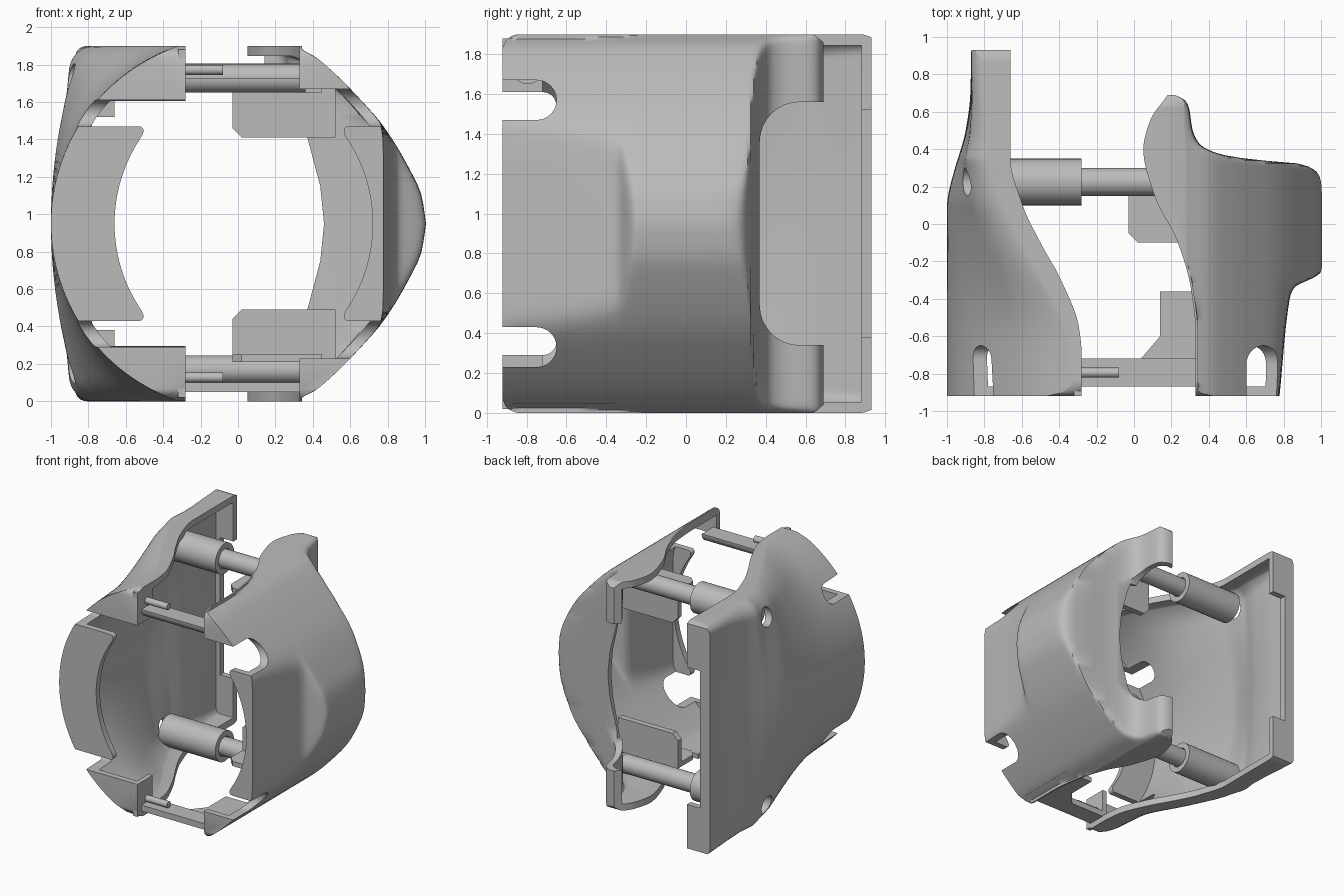
import bpy, bmesh, math

cube = bpy.data.objects.get("Cube")
if cube:
    bpy.data.objects.remove(cube)

MID = 0.95   # height of the symmetry plane
grey = bpy.data.materials.new("plain grey")
grey.use_nodes = True
grey.diffuse_color = (0.5, 0.5, 0.5, 1)
grey.node_tree.nodes["Principled BSDF"].inputs["Base Color"].default_value = (0.5, 0.5, 0.5, 1)


def curve(*pts):
    """Smooth monotone curve through the points, as a function."""
    xs, vs = zip(*pts)
    d = [(vs[i + 1] - vs[i]) / (xs[i + 1] - xs[i]) for i in range(len(xs) - 1)]
    m = [d[0]] + [2 * a * b / (a + b) if a * b > 0 else 0 for a, b in zip(d, d[1:])] + [d[-1]]

    def f(x):
        x = min(max(x, xs[0]), xs[-1])
        i = max(k for k in range(len(d)) if xs[k] <= x)
        h = xs[i + 1] - xs[i]
        t = (x - xs[i]) / h
        return (vs[i] * (1 + 2 * t) * (1 - t) ** 2 + vs[i + 1] * t * t * (3 - 2 * t)
                + h * m[i] * t * (1 - t) ** 2 + h * m[i + 1] * t * t * (t - 1))
    return f


def soft_min(a, b, k):
    return 0.5 * (a + b - math.sqrt((a - b) ** 2 + k * k))


def make(name, rings):
    """Closed solid joining equal rings of points."""
    bm = bmesh.new()
    loops = [[bm.verts.new(p) for p in r] for r in rings]
    n = len(loops[0])
    for a, b in zip(loops, loops[1:]):
        for i in range(n):
            j = (i + 1) % n
            bm.faces.new((a[i], a[j], b[j], b[i]))
    bm.faces.new(loops[0])
    bm.faces.new(loops[-1])
    bmesh.ops.recalc_face_normals(bm, faces=bm.faces)
    me = bpy.data.meshes.new(name)
    bm.to_mesh(me)
    bm.free()
    me.materials.append(grey)
    ob = bpy.data.objects.new(name, me)
    bpy.context.collection.objects.link(ob)
    return ob


def prism(name, pts, a, b, axis):
    put = {"x": lambda p, k: (k, p[0], p[1]), "y": lambda p, k: (p[0], k, p[1]),
           "z": lambda p, k: (p[0], p[1], k)}[axis]
    return make(name, [[put(p, k) for p in pts] for k in (a, b)])


def rect(a0, b0, a1, b1):
    return [(a0, b0), (a1, b0), (a1, b1), (a0, b1)]


def arc(a, b, r, start=0, sweep=360, n=32):
    angles = [math.radians(start + sweep * i / n) for i in range(n + (sweep < 360))]
    return [(a + r * math.cos(t), b + r * math.sin(t)) for t in angles]


def activate(ob):
    bpy.ops.object.select_all(action="DESELECT")
    ob.select_set(True)
    bpy.context.view_layer.objects.active = ob


def cut(ob, tool):
    mod = ob.modifiers.new("cut", "BOOLEAN")
    mod.operation = "DIFFERENCE"
    mod.solver = "EXACT"
    mod.object = tool
    activate(ob)
    bpy.ops.object.modifier_apply(modifier="cut")
    bpy.data.objects.remove(tool)


def smooth(ob):
    activate(ob)
    bpy.ops.object.shade_smooth_by_angle(angle=math.radians(42))


def shell(name, outer, edge, height, y0, y1, back):
    """Thin wall: lofted body minus an inset loft that is open at the inner side."""
    def loft(label, inset):
        rings = []
        a, b = (y0 + 0.05, y1 - 0.05) if inset else (y0, y1)
        for k in range(111):
            y = a + (b - a) * k / 110
            h = 0.895 if inset else height(y)
            e = edge(y) - back * (0.7 if inset else 0)
            ring = []
            for i in range(57):
                dz = h * math.sin(math.pi * (i / 56 - 0.5))
                x = outer(y, abs(dz), inset)
                x = back * max(back * x, back * e + 0.012)
                ring.append((x, y, MID + dz))
            rings.append(ring + [(e, y, MID + h), (e, y, MID - h)])
        return make(label, rings)
    body = loft(name, False)
    cut(body, loft("cavity", True))
    return body


# Broad shell on the right hand side of the model
blend = curve((-0.92, 0), (-0.6, 0.1), (-0.1, 0.6), (0.35, 1))
side = curve((-0.92, 1), (0.08, 1), (0.3, 0.955), (0.5, 0.9), (0.7, 0.875), (0.93, 0.87))
bulge = curve((-0.92, 0.1), (0.1, 0.08), (0.7, 0.01), (0.93, 0))
corner = curve((-0.92, 0.13), (0.2, 0.13), (0.8, 0.07), (0.93, 0.06))


def broad_outer(y, dz, inset):
    d = min(0.95, dz + 0.04) if inset else dz
    t = blend(y)
    r = corner(y)
    k = min(r, max(0, d - (0.95 - r)))
    flat = side(y) - bulge(y) * d * d - (r - math.sqrt(max(0, r * r - k * k)))
    return -((1 - t) * math.sqrt(1 - d * d) + t * flat) + (0.05 if inset else 0)


broad_height = curve((-0.925, 0.87), (-0.9, 0.925), (-0.84, 0.95), (0.88, 0.95), (0.93, 0.935))
broad_edge = curve((-0.92, -0.28), (-0.7, -0.28), (-0.55, -0.295), (-0.3, -0.39), (-0.1, -0.5), (0.1, -0.595),
                   (0.35, -0.66), (0.93, -0.66))
broad = shell("broad_shell", broad_outer, broad_edge, broad_height, -0.92, 0.93, -1)

# Narrow shell with a grip recess and two rear fingers
profile = curve((0, 1.01), (0.15, 0.985), (0.3, 0.915), (0.52, 0.78), (0.67, 0.65), (0.82, 0.5), (0.9, 0.4), (0.95, 0.28))
recess = curve((-0.92, 0.78), (-0.4, 0.835), (-0.34, 0.86), (-0.29, 0.96), (-0.2, 1.15))
rear = curve((0.1, 1.15), (0.25, 1.02), (0.3, 0.955), (0.325, 0.87), (0.345, 0.63), (0.38, 0.44), (0.43, 0.35),
             (0.5, 0.315), (0.62, 0.295), (0.66, 0.275), (0.69, 0.22))


def narrow_outer(y, dz, inset):
    d = min(0.95, dz + 0.035) if inset else dz
    wall = 0.04 if inset else 0
    grip = soft_min(profile(d), recess(y) - wall * 0.3, 0.03)
    return soft_min(grip, rear(y + wall), 0.04) - wall


narrow_height = curve((-0.925, 0.87), (-0.9, 0.925), (-0.84, 0.95), (0.63, 0.95), (0.69, 0.91))
narrow_edge = curve((-0.92, 0.33), (-0.6, 0.33), (-0.35, 0.305), (-0.1, 0.235), (0.15, 0.11), (0.4, 0.05),
                    (0.55, 0.085), (0.69, 0.18))
narrow = shell("narrow_shell", narrow_outer, narrow_edge, narrow_height, -0.92, 0.69, 1)

# Round lens opening in both front walls, and the strap slots with round ends
for ob, s, c, slot_z, slot_r in ((broad, -1, -0.16, 0.59, 0.07), (narrow, 1, -0.10, 0.62, 0.1)):
    rim = []
    for i in range(41):
        dz = 0.53 * math.sin(math.pi * (i / 40 - 0.5))
        k = min(0.06, max(0, abs(dz) - 0.46))
        x = math.sqrt(0.82 ** 2 - dz * dz) + c
        rim.append((s * (x + 0.06 - math.sqrt(0.0036 - k * k)), MID + dz))
    rim += [(-s * 0.3, MID + 0.53), (-s * 0.3, MID - 0.53)]
    cut(ob, prism("opening", rim, -1, -0.8, "y"))
    for u in (-1, 1):
        z = MID + u * slot_z
        slot = [(-1, z - slot_r)] + arc(-0.65 - slot_r, z, slot_r, -90, 180, 16) + [(-1, z + slot_r)]
        cut(ob, prism("slot", slot, -1.2, 1.2, "x"))

# Cut away the rear of both shells
cut(broad, prism("rear_gap", rect(-0.78, MID - 0.57, -0.3, MID + 0.57), 0.86, 1, "y"))
hole = [(-0.2, MID - 0.5), (0.36, MID - 0.5), (0.44, MID - 0.2), (0.46, MID), (0.44, MID + 0.2), (0.36, MID + 0.5),
        (-0.2, MID + 0.5)]
cut(narrow, prism("rear_opening", hole, 0.25, 0.5, "y"))
notch = [(0.9, MID - 0.61)] + arc(0.57, MID - 0.41, 0.2, 270, -90, 8)
notch += [(y, 2 * MID - z) for y, z in reversed(notch)]
cut(narrow, prism("finger_gap", notch, -0.2, 1.2, "x"))

BACK_Y, BACK_Z, BORE = 0.225, 0.78, 0.075
for u in (-1, 1):
    cut(broad, prism("bore", arc(BACK_Y, MID + u * BACK_Z, BORE), -1.2, -0.7, "x"))
smooth(broad)
smooth(narrow)

for u, label in ((1, "upper"), (-1, "lower")):
    def z(d):
        return MID + u * d
    # Rear sleeve and its sliding rod
    sleeve = prism(label + "_rear_sleeve", arc(BACK_Y, z(BACK_Z), 0.125), -0.8, -0.28, "x")
    cut(sleeve, prism("bore", arc(BACK_Y, z(BACK_Z), BORE + 0.005), -0.9, -0.2, "x"))
    rod = prism(label + "_rear_rod", arc(BACK_Y, z(BACK_Z), BORE), -0.42, 0.4, "x")
    # Locating pin at the front
    pin = prism(label + "_front_pin", arc(-0.795, z(0.822), 0.027, n=16), -0.32, -0.08, "x")
    for ob in (sleeve, rod, pin):
        smooth(ob)
    # End wall of the front corner
    prism(label + "_end_wall", rect(-0.92, z(0.66), -0.72, z(0.93)), -0.32, -0.28, "x")
    # Chamfered inner bracket: upright plate and shelf
    prism(label + "_bracket_plate", [(-0.03, z(0.74)), (-0.03, z(0.51)), (0.02, z(0.46)), (0.52, z(0.46)),
          (0.52, z(0.74))], 0.1, 0.15, "y")
    prism(label + "_bracket_shelf", [(-0.03, 0.1), (-0.03, -0.05), (0.02, -0.1), (0.45, -0.1), (0.45, 0.1)],
          z(0.7), z(0.74), "z")

# Half round upper front rod, flat lower front bar with its gusset
smooth(prism("upper_front_rod", arc(-0.795, MID + 0.775, BORE, 180, 180, 20), -0.3, 0.36, "x"))
prism("lower_front_bar", rect(-0.87, 0.05, -0.72, 0.1), -0.3, 0.4, "x")
prism("lower_gusset", [(0.02, -0.74), (0.14, -0.6), (0.14, -0.36), (0.4, -0.36), (0.4, -0.74)], 0.05, 0.09, "z")
